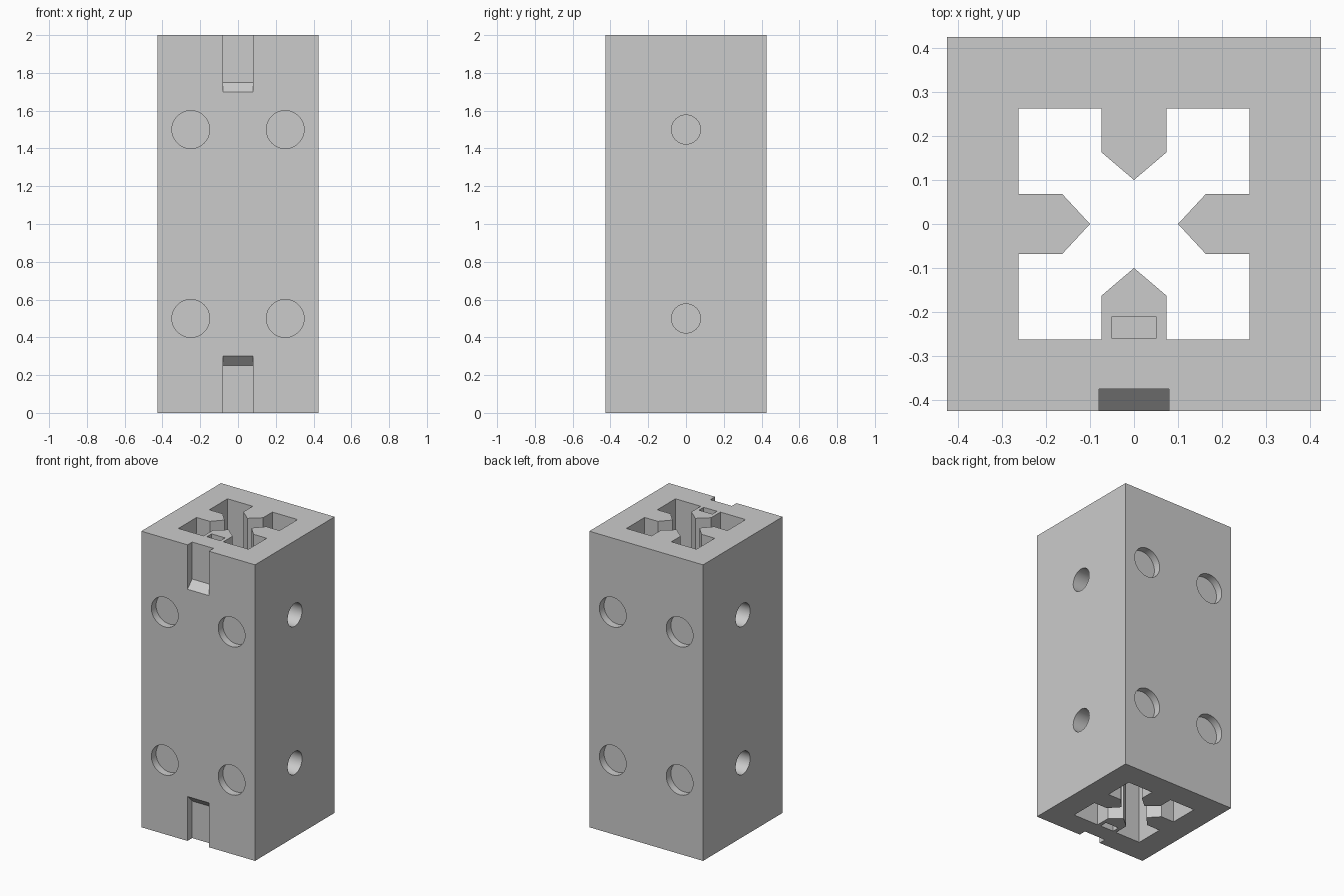
import bpy
import bmesh
from math import radians
from mathutils import Matrix, Vector

if "Cube" in bpy.data.objects:
    bpy.data.objects.remove(bpy.data.objects["Cube"], do_unlink=True)

HALF, HEIGHT = 0.425, 2.0


def material(name, colour):
    mat = bpy.data.materials.new(name)
    mat.use_nodes = True
    mat.diffuse_color = colour
    mat.node_tree.nodes["Principled BSDF"].inputs["Base Color"].default_value = colour
    return mat


def prism(bm, points, sweep):
    """Closed solid made by sweeping a flat profile."""
    face = bm.faces.new([bm.verts.new(p) for p in points])
    grown = bmesh.ops.extrude_face_region(bm, geom=[face], use_keep_orig=True)["geom"]
    moved = [v for v in grown if isinstance(v, bmesh.types.BMVert)]
    bmesh.ops.translate(bm, verts=moved, vec=Vector(sweep))


def box(bm, low, high):
    (x0, y0, z0), (x1, y1, z1) = low, high
    prism(bm, [(x0, y0, z0), (x1, y0, z0), (x1, y1, z0), (x0, y1, z0)], (0, 0, z1 - z0))


def socket(bm, centre, axis, radius, depth):
    """Blind round hole, sunk by depth below the surface at centre."""
    turn = Vector(axis).to_track_quat('Z', 'Y').to_matrix().to_4x4()
    bmesh.ops.create_cone(bm, cap_ends=True, segments=48, radius1=radius,
                          radius2=radius, depth=depth * 2,
                          matrix=Matrix.Translation(centre) @ turn)


def make_object(name, bm, mat):
    bmesh.ops.recalc_face_normals(bm, faces=bm.faces)
    mesh = bpy.data.meshes.new(name)
    bm.to_mesh(mesh)
    bm.free()
    obj = bpy.data.objects.new(name, mesh)
    obj.data.materials.append(mat)
    bpy.context.collection.objects.link(obj)
    return obj


grey = material("light grey", (0.6, 0.6, 0.6, 1))

# Square post
bm = bmesh.new()
box(bm, (-HALF, -HALF, 0), (HALF, HALF, HEIGHT))
post = make_object("post", bm, grey)

# Core channel: square bore with four pointed ribs
bm = bmesh.new()
bore, shoulder, tip, rib_x, rib_y = 0.262, 0.163, 0.1, 0.074, 0.068
quarter = [(tip, 0), (shoulder, rib_y), (bore, rib_y), (bore, bore),
           (rib_x, bore), (rib_x, shoulder)]
half = quarter + [(0, tip)] + [(-x, y) for x, y in reversed(quarter)]
outline = half + [(x, -y) for x, y in reversed(half[1:-1])]
outline.insert(len(half) + len(quarter) - 1, (0, -tip)) if (0, -tip) not in outline else None
prism(bm, [(x, y, -0.1) for x, y in outline], (0, 0, HEIGHT + 0.2))

# Latch grooves with a sloped end, and a pocket in the front rib, at both ends
for flip in (False, True):
    def level(z):
        return HEIGHT - z if flip else z
    groove = [(-HALF - 0.05, -0.1), (-HALF + 0.05, -0.1),
              (-HALF + 0.05, 0.25), (-HALF - 0.05, 0.35)]
    prism(bm, [(-0.08, y, level(z)) for y, z in groove], (0.16, 0, 0))
    z0, z1 = sorted((level(-0.1), level(0.2)))
    box(bm, (-0.05, -0.26, z0), (0.05, -0.21, z1))

# Round sockets: four on front and back, two on each side
for z in (0.5, 1.5):
    for side in (-1, 1):
        socket(bm, (side * HALF, 0, z), (1, 0, 0), 0.077, 0.15)
        for x in (-0.25, 0.25):
            socket(bm, (x, side * HALF, z), (0, 1, 0), 0.1, 0.05)
cutter = make_object("cutter", bm, grey)
cutter.hide_render = True

# Cut everything from the post
cut = post.modifiers.new("cut", 'BOOLEAN')
cut.operation = 'DIFFERENCE'
cut.solver = 'EXACT'
cut.object = cutter
bpy.ops.object.select_all(action='DESELECT')
bpy.context.view_layer.objects.active = post
post.select_set(True)
bpy.ops.object.modifier_apply(modifier=cut.name)
bpy.data.objects.remove(cutter, do_unlink=True)
bpy.ops.object.shade_smooth_by_angle(angle=radians(30))
